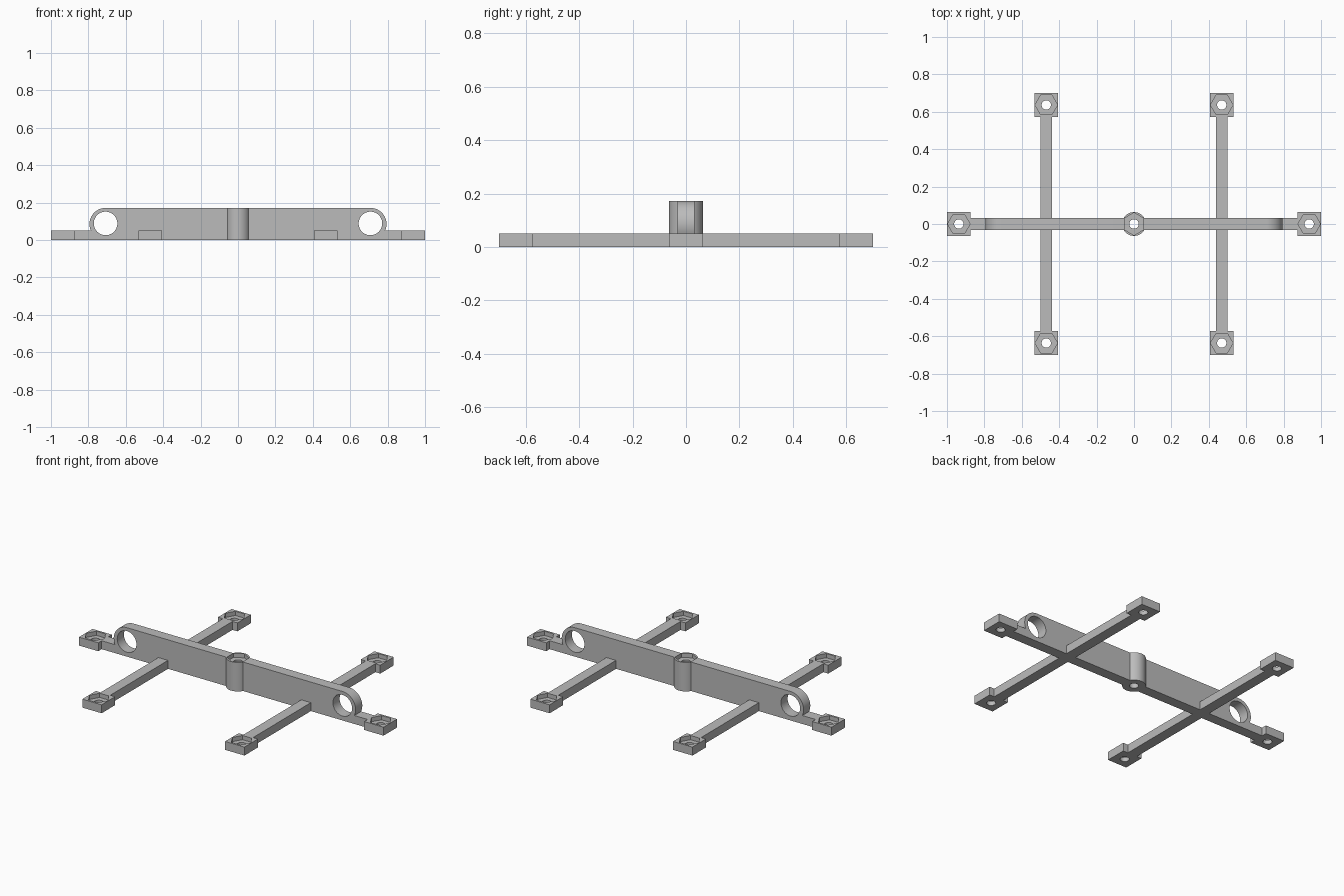
import bpy, bmesh
from math import cos, sin, pi, asin
from mathutils import Matrix

cube = bpy.data.objects.get("Cube")
if cube:
    bpy.data.objects.remove(cube, do_unlink=True)

PAD_H, BEAM_H = 0.05, 0.172      # heights of the feet and the beam
HALF_T = 0.0315                  # half width of every bar
PAD = 0.0635                     # half width of a foot, radius of the boss
END_X, END_R = 0.708, 0.086      # rounded beam ends
ARM_X, ARM_Y, TIP_X = 0.469, 0.6365, 0.9365

grey = bpy.data.materials.new("plain grey")
grey.use_nodes = True
colour = (0.5, 0.5, 0.5, 1)
grey.diffuse_color = colour
grey.node_tree.nodes["Principled BSDF"].inputs["Base Color"].default_value = colour


def make(name, bm):
    bmesh.ops.recalc_face_normals(bm, faces=bm.faces)
    mesh = bpy.data.meshes.new(name)
    bm.to_mesh(mesh)
    bm.free()
    obj = bpy.data.objects.new(name, mesh)
    mesh.materials.append(grey)
    bpy.context.collection.objects.link(obj)
    return obj


def box(name, x0, x1, y0, y1, z0, z1):
    bm = bmesh.new()
    size = Matrix.Diagonal((x1 - x0, y1 - y0, z1 - z0, 1))
    centre = Matrix.Translation(((x0 + x1) / 2, (y0 + y1) / 2, (z0 + z1) / 2))
    bmesh.ops.create_cube(bm, size=1, matrix=centre @ size)
    return make(name, bm)


def prism(name, x, y, z0, z1, r, sides, turn=0.0):
    bm = bmesh.new()
    place = Matrix.Translation((x, y, (z0 + z1) / 2)) @ Matrix.Rotation(turn, 4, 'Z')
    bmesh.ops.create_cone(bm, cap_ends=True, segments=sides, radius1=r, radius2=r,
                          depth=z1 - z0, matrix=place)
    return make(name, bm)


def combine(target, tool, operation='DIFFERENCE'):
    mod = target.modifiers.new(operation.lower(), 'BOOLEAN')
    mod.operation, mod.solver, mod.object = operation, 'EXACT', tool
    bpy.context.view_layer.objects.active = target
    bpy.ops.object.modifier_apply(modifier=mod.name)
    bpy.data.objects.remove(tool, do_unlink=True)


def nut_hole(target, x, y, top, point_angle):
    """Cut a hexagonal nut pocket and a bolt hole right through."""
    turn = point_angle + pi / 6 if point_angle else pi / 2
    combine(target, prism("pocket_cutter", x, y, top - 0.025, top + 0.02, 0.06, 6, turn))
    combine(target, prism("bolt_cutter", x, y, -0.02, top, 0.025, 32))


# Beam: upright plate with rounded ends and a low tongue at each end
low = asin((PAD_H - BEAM_H + END_R) / END_R)
arc = [low + (pi / 2 - low) * i / 20 for i in range(21)]
half = [(TIP_X - PAD, 0), (TIP_X - PAD, PAD_H)]
half += [(END_X + END_R * cos(a), BEAM_H - END_R + END_R * sin(a)) for a in arc]
outline = half + [(-x, z) for x, z in reversed(half)]
bm = bmesh.new()
face = bm.faces.new([bm.verts.new((x, -HALF_T, z)) for x, z in outline])
side = bmesh.ops.extrude_face_region(bm, geom=[face])
moved = [v for v in side["geom"] if isinstance(v, bmesh.types.BMVert)]
bmesh.ops.translate(bm, vec=(0, 2 * HALF_T, 0), verts=moved)
beam = make("beam", bm)

# Centre boss joined to the beam
combine(beam, prism("boss", 0, 0, 0, BEAM_H, PAD, 64), 'UNION')
nut_hole(beam, 0, 0, BEAM_H, pi / 6 * 5)

# Round cross holes near the beam ends
for s in (-1, 1):
    cutter = prism("cross_hole_cutter", 0, 0, -0.1, 0.1, 0.063, 48)
    cutter.data.transform(Matrix.Translation((s * END_X, 0, 0.089))
                          @ Matrix.Rotation(pi / 2, 4, 'X'))
    combine(beam, cutter)

parts = [beam]


def foot(name, x, y):
    obj = box(name, x - PAD, x + PAD, y - PAD, y + PAD, 0, PAD_H)
    nut_hole(obj, x, y, PAD_H, 0)
    parts.append(obj)


# Side arms, with a foot at every arm tip and beam tip
for sx, side_name in ((-1, "right"), (1, "left")):
    foot(side_name + "_beam_foot", sx * TIP_X, 0)
    for sy, end_name in ((-1, "front"), (1, "back")):
        name = end_name + "_" + side_name
        y0, y1 = sorted((sy * HALF_T, sy * (ARM_Y - PAD)))
        x = sx * ARM_X
        parts.append(box(name + "_arm", x - HALF_T, x + HALF_T, y0, y1, 0, PAD_H))
        foot(name + "_foot", x, sy * ARM_Y)

# Smooth the round walls, keep the edges sharp
for obj in bpy.context.view_layer.objects:
    obj.select_set(obj in parts)
bpy.context.view_layer.objects.active = beam
bpy.ops.object.shade_smooth_by_angle(angle=pi / 6)
